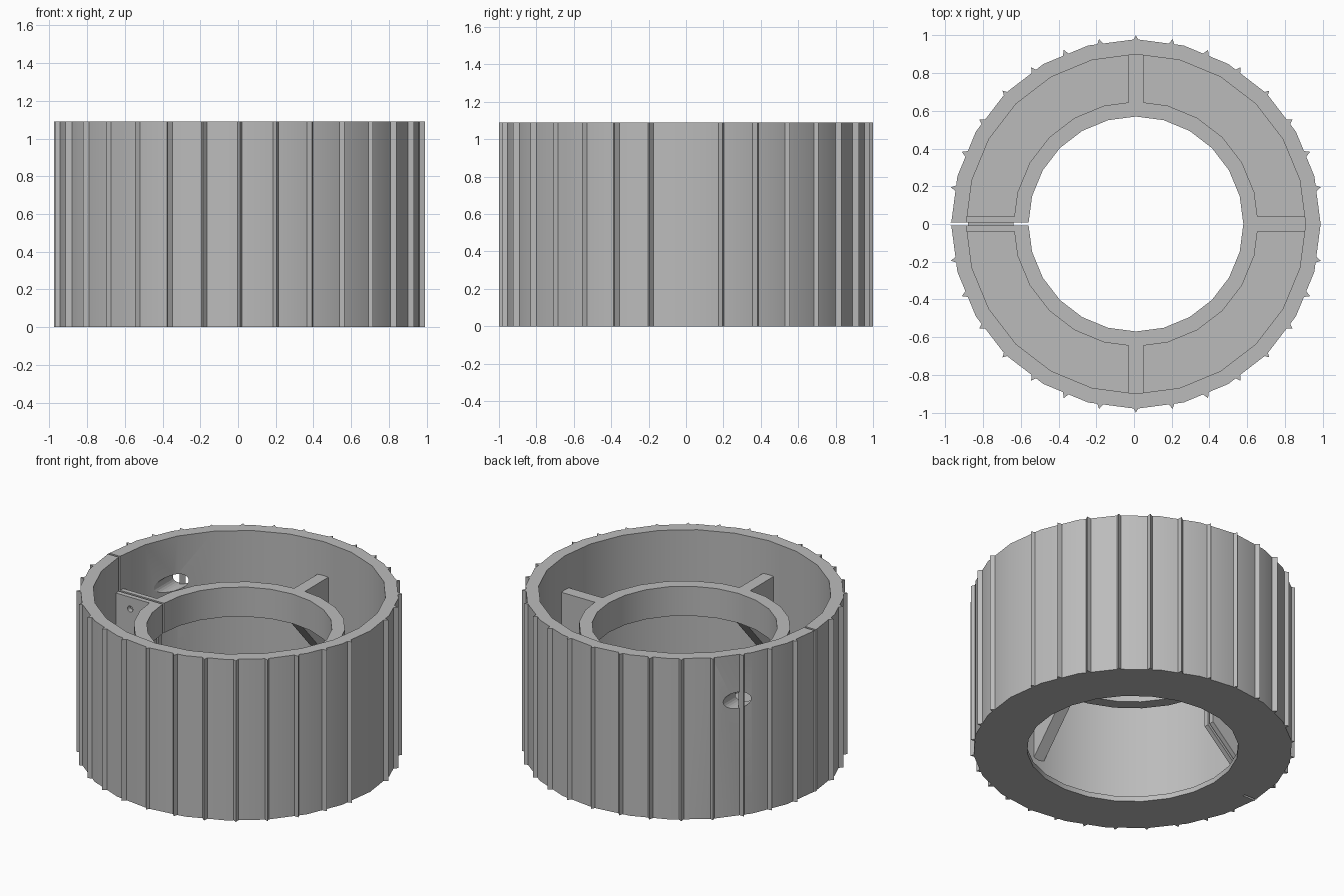
import bpy, bmesh, math
from mathutils import Matrix

cube = bpy.data.objects.get("Cube")
if cube:
    bpy.data.objects.remove(cube)

HEIGHT, FLOOR, OFFSET_X = 1.09, 0.035, 0.01
WALL_OUT, WALL_IN = 0.98, 0.90
HUB_OUT, HUB_IN = 0.65, 0.57
HUB_TOP, HUB_BOTTOM = 0.86, 0.66
SLIT = 0.015

grey = bpy.data.materials.new("plain_grey")
grey.use_nodes = True
grey.diffuse_color = (0.5, 0.5, 0.5, 1)
grey.node_tree.nodes["Principled BSDF"].inputs["Base Color"].default_value = (0.5, 0.5, 0.5, 1)


def finish(name, bm):
    bmesh.ops.recalc_face_normals(bm, faces=bm.faces)
    mesh = bpy.data.meshes.new(name)
    bm.to_mesh(mesh)
    bm.free()
    mesh.materials.append(grey)
    obj = bpy.data.objects.new(name, mesh)
    obj.location.x = OFFSET_X
    bpy.context.collection.objects.link(obj)
    return obj


def revolve(name, profile, sides=24):
    """Closed (radius, z) profile turned round the z axis."""
    bm = bmesh.new()
    rings = [[bm.verts.new((r * math.cos(a), r * math.sin(a), z)) for r, z in profile]
             for a in (2 * math.pi * i / sides for i in range(sides))]
    n = len(profile)
    for i in range(sides):
        here, after = rings[i], rings[(i + 1) % sides]
        for j in range(n):
            k = (j + 1) % n
            bm.faces.new((here[j], after[j], after[k], here[k]))
    return finish(name, bm)


def add_prism(bm, points, shift, matrix):
    """Extrude a polygon by a vector, then place it."""
    face = bm.faces.new([bm.verts.new(p) for p in points])
    ext = bmesh.ops.extrude_face_region(bm, geom=[face])["geom"]
    verts = [v for v in ext if isinstance(v, bmesh.types.BMVert)]
    bmesh.ops.translate(bm, verts=verts, vec=shift)
    bmesh.ops.transform(bm, matrix=matrix, verts=verts + list(face.verts))


def box_cutter(name, x0, x1, z0, z1):
    bm = bmesh.new()
    add_prism(bm, [(x0, -SLIT / 2, z0), (x1, -SLIT / 2, z0), (x1, -SLIT / 2, z1), (x0, -SLIT / 2, z1)],
              (0, SLIT, 0), Matrix())
    return finish(name, bm)


def rod_cutter(name, radius, y0, y1):
    bm = bmesh.new()
    bmesh.ops.create_cone(bm, cap_ends=True, segments=24, radius1=radius, radius2=radius, depth=y1 - y0,
                          matrix=Matrix.Translation((-0.79, (y0 + y1) / 2, 0.78))
                          @ Matrix.Rotation(math.pi / 2, 4, "X"))
    return finish(name, bm)


def cut(obj, *cutters):
    for cutter in cutters:
        mod = obj.modifiers.new("cut", "BOOLEAN")
        mod.operation = "DIFFERENCE"
        mod.solver = "EXACT"
        mod.object = cutter
        cutter.hide_render = True
        cutter.hide_set(True)


# Outer wall with its thin floor, and the raised hub ring
shell = revolve("outer_wall", [(HUB_OUT, 0), (WALL_OUT, 0), (WALL_OUT, HEIGHT),
                               (WALL_IN, HEIGHT), (WALL_IN, FLOOR), (HUB_OUT, FLOOR)])
hub = revolve("hub_ring", [(HUB_IN, HUB_BOTTOM), (HUB_OUT, HUB_BOTTOM),
                           (HUB_OUT, HUB_TOP), (HUB_IN, HUB_TOP)])

# Grip ribs all round, with one left out on the +x side
bm = bmesh.new()
for i in range(1, 32):
    add_prism(bm, [(0.965, -0.02, 0), (1.0, 0, 0), (0.965, 0.02, 0)], (0, 0, HEIGHT),
              Matrix.Rotation(2 * math.pi * i / 32, 4, "Z"))
ribs = finish("grip_ribs", bm)

# Spokes with sloping undersides; the clamp spoke is deeper
spokes = {}
for name, turn, inner, outer in (("left_spoke", 0, 0.64, 0.31), ("back_spoke", 1, 0.64, 0.31),
                                 ("clamp_spoke", 2, 0.40, 0.12), ("front_spoke", 3, 0.64, 0.31)):
    bm = bmesh.new()
    add_prism(bm, [(0.61, -0.04, HUB_TOP), (0.61, -0.04, inner), (0.905, -0.04, outer),
                   (0.905, -0.04, HUB_TOP)], (0, 0.08, 0), Matrix.Rotation(turn * math.pi / 2, 4, "Z"))
    spokes[name] = finish(name, bm)

# Slit through the wall and clamp, with a screw hole and its access hole
wall_slit = box_cutter("wall_slit_cutter", -1.1, -0.89, -0.1, 1.2)
clamp_slit = box_cutter("clamp_slit_cutter", -1.1, -0.5, FLOOR + 0.01, 1.2)
screw_hole = rod_cutter("screw_hole_cutter", 0.02, -0.2, 0.2)
access_hole = rod_cutter("access_hole_cutter", 0.055, 0.25, 0.9)
cut(shell, wall_slit, access_hole)
cut(ribs, wall_slit)
cut(hub, clamp_slit)
cut(spokes["clamp_spoke"], clamp_slit, screw_hole)

# Soft shading on the round parts
for obj in (shell, hub):
    bpy.ops.object.select_all(action="DESELECT")
    obj.select_set(True)
    bpy.context.view_layer.objects.active = obj
    bpy.ops.object.shade_smooth_by_angle(angle=math.radians(25))
